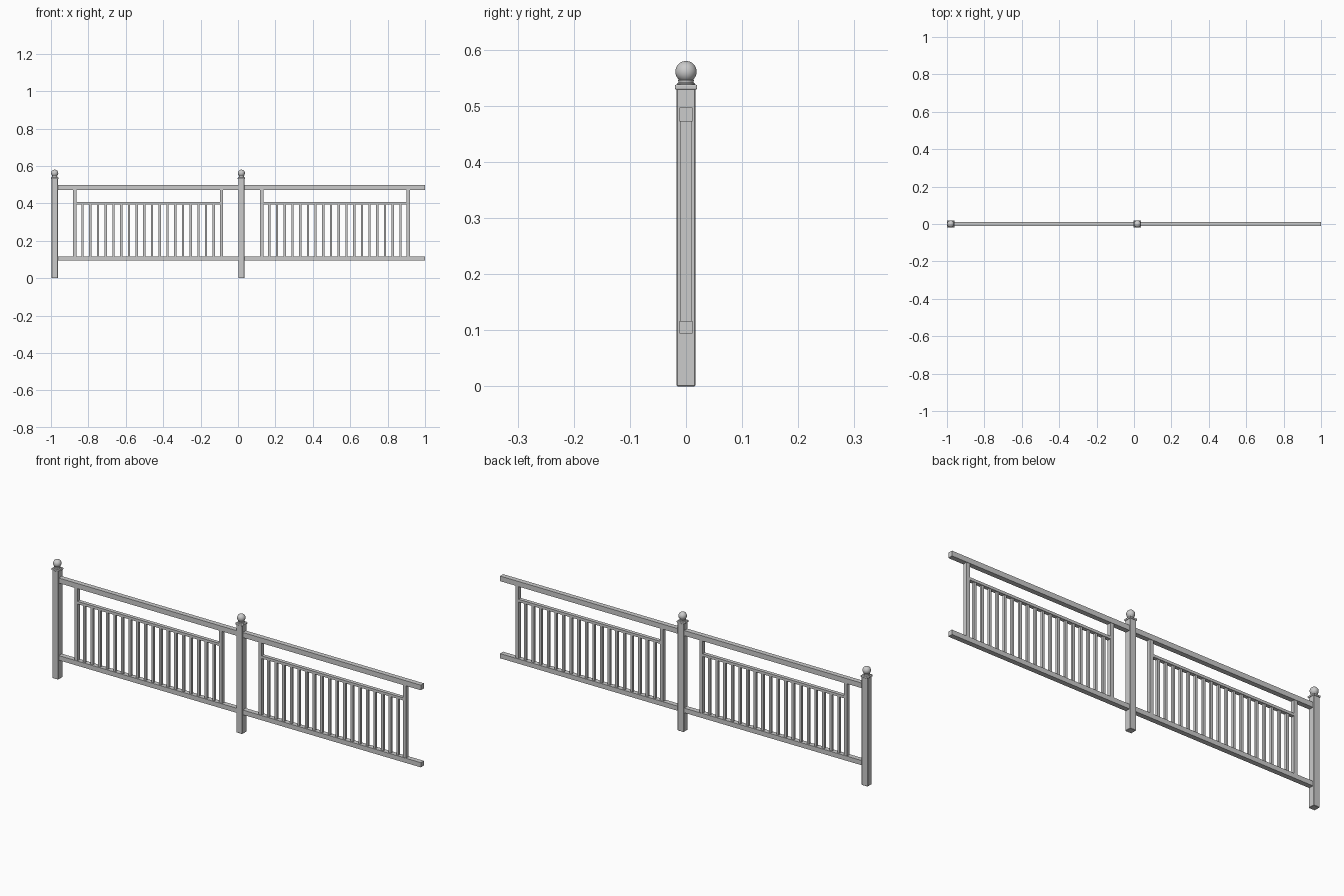
import bpy
import math

if "Cube" in bpy.data.objects:
    bpy.data.objects.remove(bpy.data.objects["Cube"])

POSTS = (-0.98, 0.018)      # post centres
PERIOD = POSTS[1] - POSTS[0]
HALF_POST = 0.0165


def box(name, x0, x1, z0, z1, depth, bevel=0.0, segments=1):
    bpy.ops.mesh.primitive_cube_add(size=1, location=((x0 + x1) / 2, 0, (z0 + z1) / 2))
    ob = bpy.context.object
    ob.name = name
    ob.scale = (x1 - x0, depth, z1 - z0)
    bpy.ops.object.transform_apply(location=False, rotation=False, scale=True)
    if bevel:
        m = ob.modifiers.new("edge", 'BEVEL')
        m.width = bevel
        m.segments = segments
    return ob


def lathe(name, cx, profile, sides=32):
    verts, faces = [], []
    for r, z in profile:
        for i in range(sides):
            a = 2 * math.pi * i / sides
            verts.append((r * math.cos(a), r * math.sin(a), z))
    for k in range(len(profile) - 1):
        for i in range(sides):
            j = (i + 1) % sides
            faces.append((k * sides + i, k * sides + j, (k + 1) * sides + j, (k + 1) * sides + i))
    me = bpy.data.meshes.new(name)
    me.from_pydata(verts, [], faces)
    ob = bpy.data.objects.new(name, me)
    ob.location.x = cx
    bpy.context.collection.objects.link(ob)
    bpy.ops.object.select_all(action='DESELECT')
    ob.select_set(True)
    bpy.context.view_layer.objects.active = ob
    bpy.ops.object.shade_smooth_by_angle(angle=math.radians(35))


def post(cx):
    # square shaft with slightly eased edges, and a rounded square cap
    box("post", cx - HALF_POST, cx + HALF_POST, 0, 0.531, 2 * HALF_POST, 0.0015)
    box("post_cap", cx - 0.02, cx + 0.02, 0.529, 0.538, 0.04, 0.003, 3)
    # turned neck and ball finial
    lathe("finial_neck", cx, [(0.016, 0.537), (0.016, 0.540), (0.0135, 0.542),
                              (0.0135, 0.544), (0.0145, 0.546), (0.012, 0.548)])
    bpy.ops.mesh.primitive_uv_sphere_add(segments=32, ring_count=16, radius=0.019,
                                         location=(cx, 0, 0.561))
    bpy.context.object.name = "finial_ball"
    bpy.ops.object.shade_smooth()


def panel(cx):
    # long rails run from this post to the next one
    x0, x1 = cx + HALF_POST - 0.001, cx + PERIOD - HALF_POST + 0.0005
    box("top_rail", x0, x1, 0.472, 0.497, 0.024)
    box("bottom_rail", x0, x1, 0.094, 0.117, 0.024)
    # stiles framing the balusters
    s0, s1 = cx + 0.108, cx + 0.892
    for s in (s0, s1):
        box("stile", s - 0.009, s + 0.009, 0.117, 0.472, 0.019)
    box("middle_rail", s0 + 0.009, s1 - 0.009, 0.395, 0.408, 0.018)
    # evenly spaced balusters
    n = 18
    for i in range(1, n + 1):
        x = s0 + (s1 - s0) * i / (n + 1)
        box("baluster", x - 0.006, x + 0.006, 0.117, 0.395, 0.012)


for c in POSTS:
    post(c)
    panel(c)
